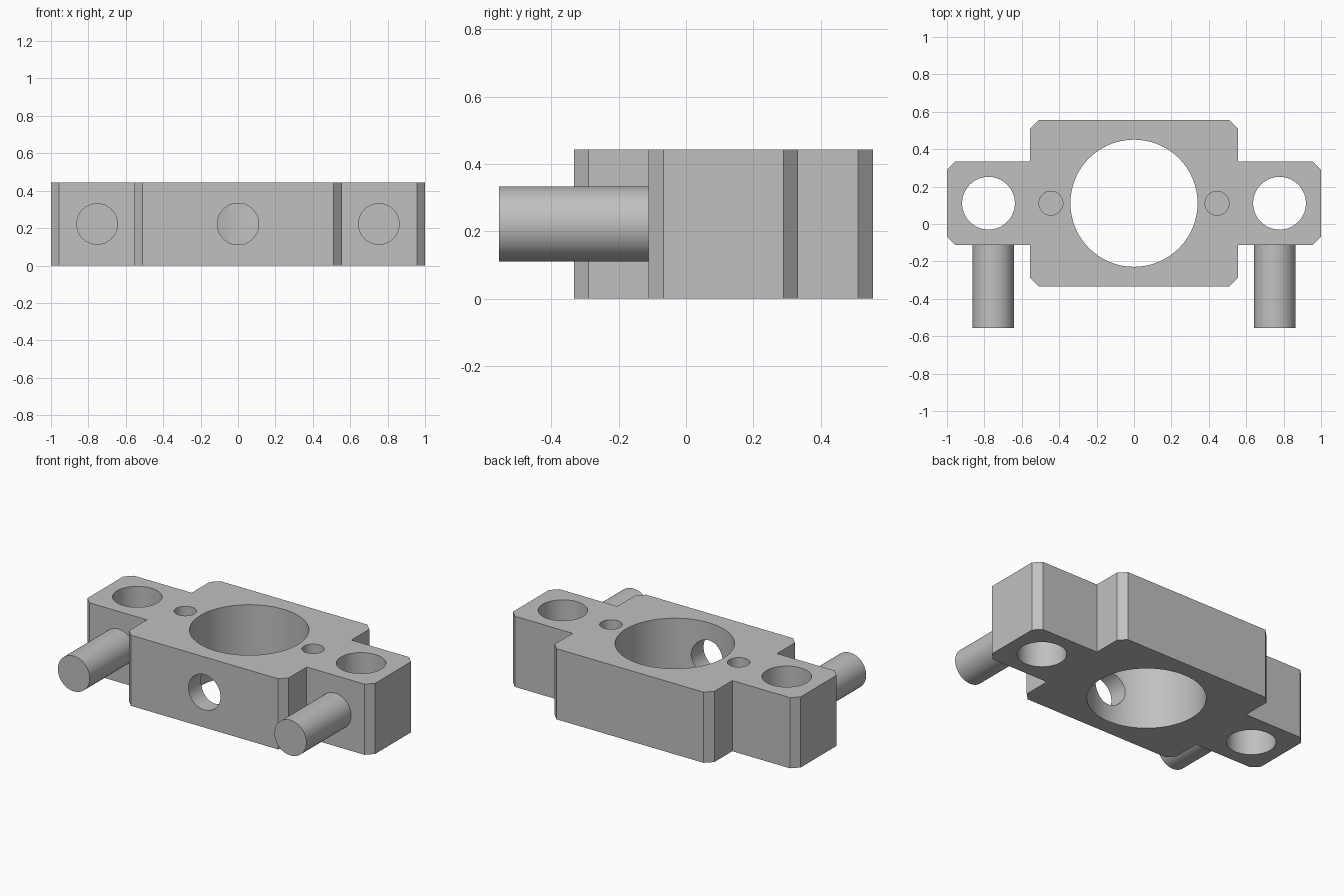
import bpy, bmesh, math

cube = bpy.data.objects.get("Cube")
if cube:
    bpy.data.objects.remove(cube, do_unlink=True)

HEIGHT = 0.444
MID_Y = 0.111
MID_Z = HEIGHT / 2

grey = bpy.data.materials.new("machined grey")
grey.use_nodes = True
colour = (0.53, 0.53, 0.53, 1)
grey.diffuse_color = colour
grey.node_tree.nodes["Principled BSDF"].inputs["Base Color"].default_value = colour


def cylinder(name, radius, depth, location, along_y=False):
    rotation = (math.pi / 2, 0, 0) if along_y else (0, 0, 0)
    bpy.ops.mesh.primitive_cylinder_add(vertices=64, radius=radius, depth=depth,
                                        location=location, rotation=rotation)
    obj = bpy.context.object
    obj.name = name
    obj.data.materials.append(grey)
    return obj


def shade(obj):
    bpy.ops.object.select_all(action='DESELECT')
    obj.select_set(True)
    bpy.context.view_layer.objects.active = obj
    bpy.ops.object.shade_smooth_by_angle(angle=math.radians(30))


def drill(target, radius, depth, location, along_y=False):
    cutter = cylinder("drill_cutter", radius, depth, location, along_y)
    cutter.hide_render = True
    bpy.context.view_layer.objects.active = target
    cut = target.modifiers.new("hole", 'BOOLEAN')
    cut.operation = 'DIFFERENCE'
    cut.solver = 'EXACT'
    cut.object = cutter
    bpy.ops.object.modifier_apply(modifier=cut.name)
    bpy.data.objects.remove(cutter, do_unlink=True)


# Block: stepped, chamfered outline mirrored across x and extruded upward
half = [(0.511, -0.333), (0.555, -0.289), (0.555, -0.111), (0.956, -0.111),
        (1, -0.067), (1, 0.289), (0.956, 0.333), (0.555, 0.333),
        (0.555, 0.511), (0.511, 0.555)]
outline = half + [(-x, y) for x, y in reversed(half)]
bm = bmesh.new()
base = bm.faces.new([bm.verts.new((x, y, 0)) for x, y in outline])
top = bmesh.ops.extrude_face_region(bm, geom=[base])["geom"]
bmesh.ops.translate(bm, vec=(0, 0, HEIGHT),
                    verts=[v for v in top if isinstance(v, bmesh.types.BMVert)])
bmesh.ops.recalc_face_normals(bm, faces=bm.faces)
mesh = bpy.data.meshes.new("clamp_block")
bm.to_mesh(mesh)
bm.free()
mesh.materials.append(grey)
block = bpy.data.objects.new("clamp_block", mesh)
bpy.context.collection.objects.link(block)

# Central bore, and the cross hole from the front into it
drill(block, 0.34, 1, (0, MID_Y, MID_Z))
drill(block, 0.111, 0.5, (0, -0.25, MID_Z), along_y=True)

# Ear holes, blind holes and front pins on both sides
for side, label in ((1, "left"), (-1, "right")):
    drill(block, 0.141, 1, (side * 0.778, MID_Y, MID_Z))
    drill(block, 0.064, 0.5, (side * 0.444, MID_Y, HEIGHT))
    pin = cylinder(label + "_pin", 0.111, 0.444, (side * 0.753, -0.333, MID_Z), along_y=True)
    shade(pin)
shade(block)
